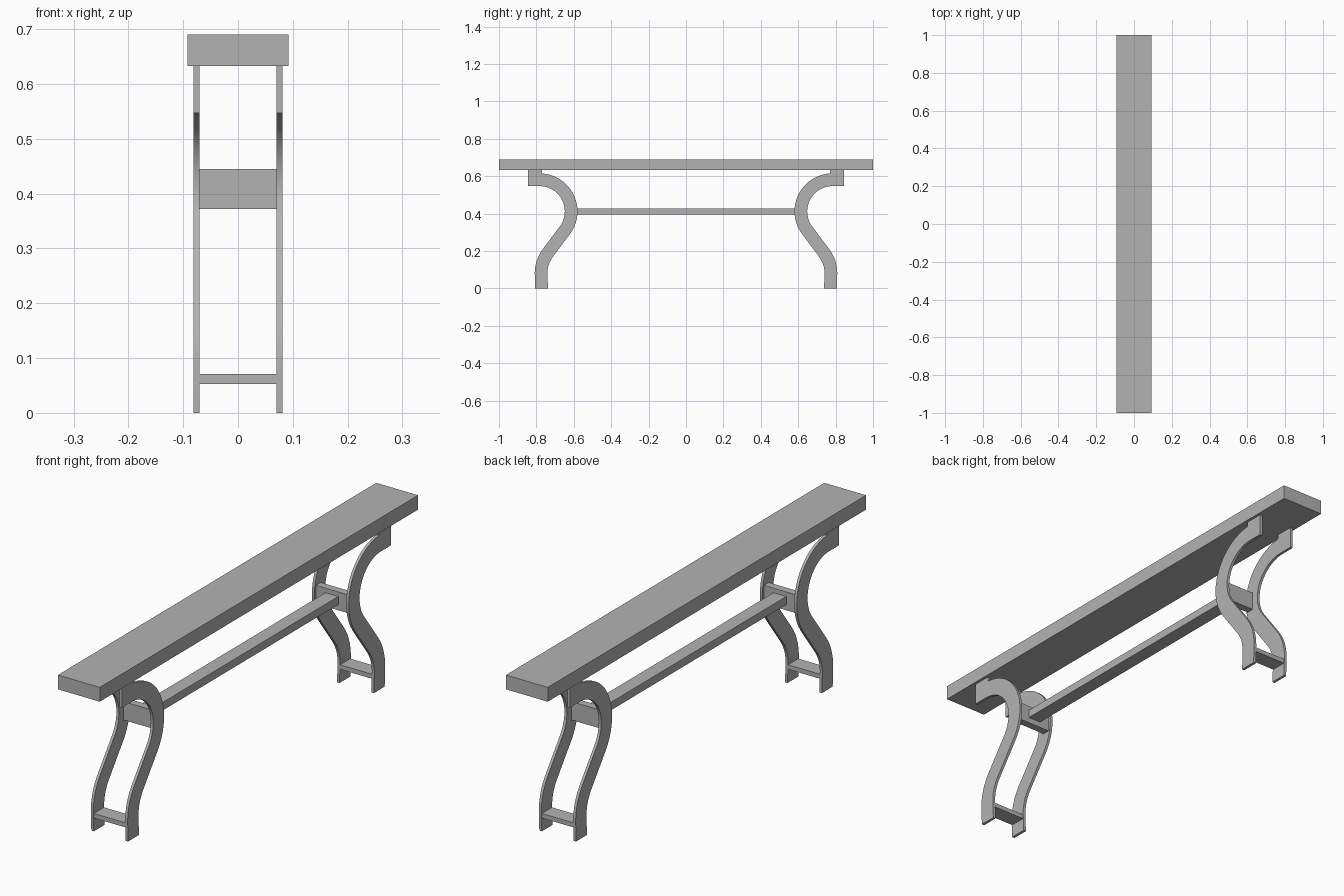
import bpy
import bmesh
from math import cos, sin, radians
from mathutils import Vector

default = bpy.data.objects.get("Cube")
if default:
    bpy.data.objects.remove(default, do_unlink=True)

GREY = (0.45, 0.45, 0.45, 1)
paint = bpy.data.materials.new("grey_paint")
paint.use_nodes = True
paint.diffuse_color = GREY
paint.node_tree.nodes["Principled BSDF"].inputs["Base Color"].default_value = GREY


def finish(name, bm):
    bmesh.ops.recalc_face_normals(bm, faces=bm.faces)
    mesh = bpy.data.meshes.new(name)
    bm.to_mesh(mesh)
    bm.free()
    mesh.materials.append(paint)
    obj = bpy.data.objects.new(name, mesh)
    bpy.context.collection.objects.link(obj)
    return obj


def box(name, lo, hi):
    lo, hi = Vector(lo), Vector(hi)
    bm = bmesh.new()
    bmesh.ops.create_cube(bm, size=1)
    for v in bm.verts:
        v.co = (lo + hi) / 2 + v.co * (hi - lo)
    return finish(name, bm)


def arc(cy, cz, r, start, end, steps):
    angles = [radians(start + (end - start) * i / steps) for i in range(steps + 1)]
    return [(cy + r * cos(a), cz + r * sin(a)) for a in angles]


# Curved leg outline in (y, z): upper hook, straight waist, lower bend, foot
BEND = 37
HALF = 0.034
HOOK_Y, HOOK_Z, HOOK_R = 0.783, 0.412, 0.169
FOOT_Y, FOOT_Z, FOOT_R = 0.592, 0.08, 0.183


def leg_side(offset):
    upper = arc(HOOK_Y, HOOK_Z, HOOK_R + offset, 90, 180 + BEND, 20)
    lower = arc(FOOT_Y, FOOT_Z, FOOT_R - offset, BEND, 0, 8)
    return upper + lower + [(0.772 - offset, 0)]


outer = [p for p in leg_side(HALF) if p[0] < 0.77]
inner = leg_side(-HALF)
head = [(0.845, 0.547), (0.845, 0.633), (0.77, 0.633), (0.77, 0.615)]
outline = head + outer + inner[::-1]


def leg(name, x0, x1, side):
    bm = bmesh.new()
    face = bm.faces.new([bm.verts.new((x0, side * y, z)) for y, z in outline])
    ext = bmesh.ops.extrude_face_region(bm, geom=[face])
    moved = [g for g in ext["geom"] if isinstance(g, bmesh.types.BMVert)]
    bmesh.ops.translate(bm, verts=moved, vec=(x1 - x0, 0, 0))
    if face.is_valid and all(len(e.link_faces) < 2 for e in face.edges):
        bm.faces.new([v for v in face.verts])
    obj = finish(name, bm)
    bpy.ops.object.select_all(action='DESELECT')
    obj.select_set(True)
    bpy.context.view_layer.objects.active = obj
    bpy.ops.object.shade_smooth_by_angle(angle=radians(30))


# Seat plank and long stretcher
box("seat", (-0.092, -1, 0.633), (0.092, 1, 0.69))
box("stretcher", (-0.028, -0.59, 0.395), (0.028, 0.59, 0.427))

# Trestle at each end: two legs, a cross plate and a foot bar
for end, side in (("front", -1), ("back", 1)):
    leg(end + "_left_leg", 0.07, 0.081, side)
    leg(end + "_right_leg", -0.081, -0.07, side)
    ys = sorted((side * 0.59, side * 0.62))
    box(end + "_cross_plate", (-0.07, ys[0], 0.372), (0.07, ys[1], 0.445))
    ys = sorted((side * 0.742, side * 0.806))
    box(end + "_foot_bar", (-0.07, ys[0], 0.053), (0.07, ys[1], 0.071))
